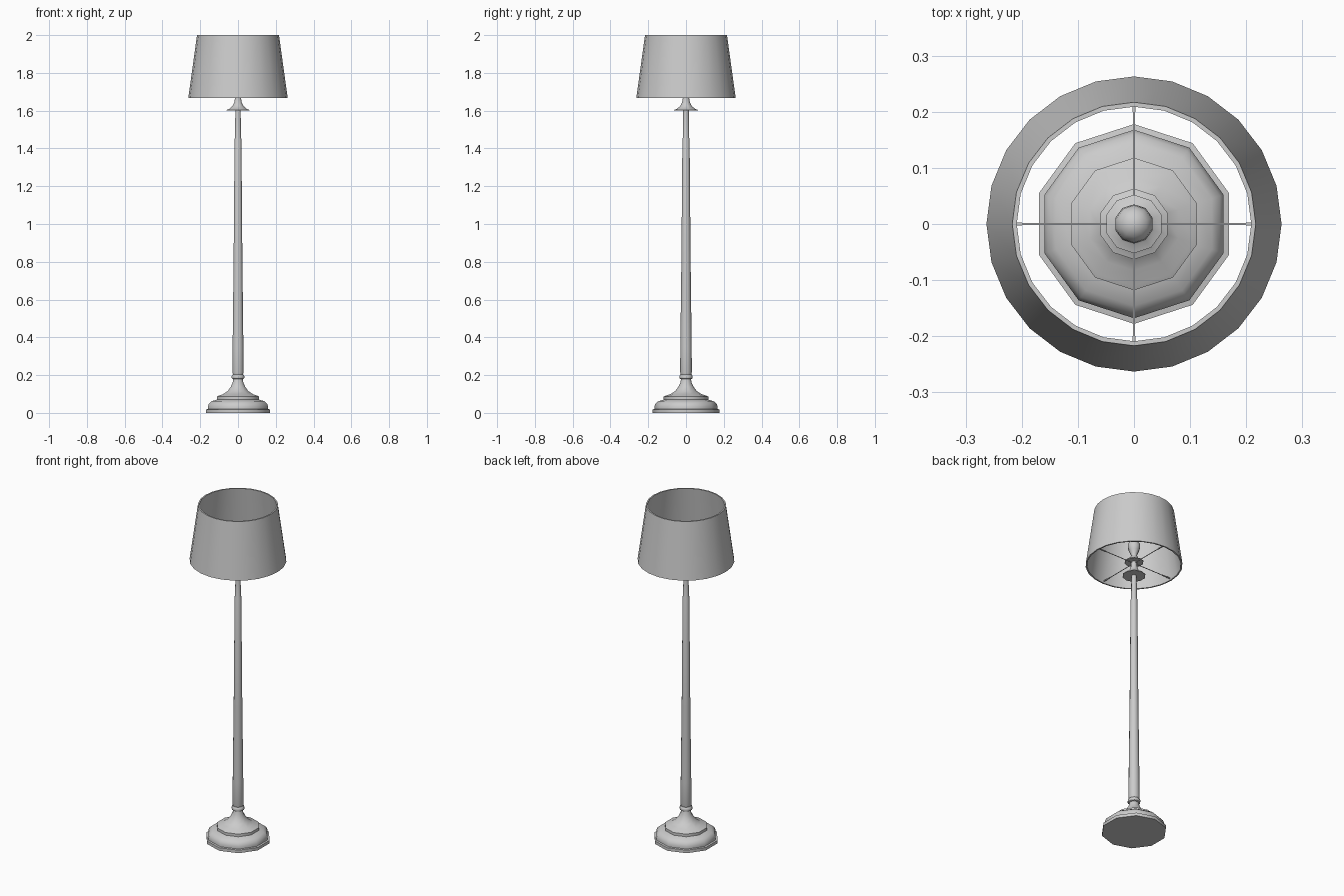
import bpy, bmesh
from math import sin, cos, pi, radians

if "Cube" in bpy.data.objects:
    bpy.data.objects.remove(bpy.data.objects["Cube"])


def lathe(name, profile, sides, start=pi / 2, closed=False):
    """Revolve (radius, z) points around z; open profiles get end caps."""
    bm = bmesh.new()
    rings = [[bm.verts.new((r * cos(start + 2 * pi * i / sides),
                            r * sin(start + 2 * pi * i / sides), z))
              for i in range(sides)] for r, z in profile]
    pairs = list(zip(rings, rings[1:]))
    if closed:
        pairs.append((rings[-1], rings[0]))
    else:
        bm.faces.new(rings[0][::-1])
        bm.faces.new(rings[-1])
    for a, b in pairs:
        for i in range(sides):
            j = (i + 1) % sides
            bm.faces.new((a[i], a[j], b[j], b[i]))
    bmesh.ops.recalc_face_normals(bm, faces=bm.faces)
    me = bpy.data.meshes.new(name)
    bm.to_mesh(me)
    bm.free()
    ob = bpy.data.objects.new(name, me)
    bpy.context.collection.objects.link(ob)
    bpy.ops.object.select_all(action='DESELECT')
    ob.select_set(True)
    bpy.context.view_layer.objects.active = ob
    bpy.ops.object.shade_smooth_by_angle(angle=radians(40))
    return ob


def box(name, size, loc, turn):
    bpy.ops.mesh.primitive_cube_add(size=1)
    ob = bpy.context.object
    ob.name = name
    x, z = loc
    ob.scale = size
    ob.location = (x * cos(turn), x * sin(turn), z)
    ob.rotation_euler.z = turn
    return ob


# Stepped ten-sided foot with a rounded shoulder and a cove up to the neck
lathe("base", [(.178, 0), (.178, .018), (.168, .02), (.168, .034), (.161, .05),
               (.146, .062), (.118, .07), (.118, .086), (.11, .09), (.083, .099),
               (.058, .115), (.041, .137), (.03, .16), (.026, .182)], 10)

# Collar ring and long tapering pole
lathe("collar", [(.026, .178), (.034, .182), (.036, .19), (.034, .198),
                 (.029, .204)], 10)
lathe("pole", [(.027, .2), (.031, .215), (.03, .35), (.0245, .8),
               (.019, 1.45), (.016, 1.46), (.015, 1.605)], 10)

# Flared cup at the top of the pole, and the smaller one holding the bulb
lathe("lower_cup", [(.063, 1.6), (.063, 1.604), (.048, 1.61), (.03, 1.625),
                    (.021, 1.643), (.016, 1.67), (.016, 1.69)], 10)
lathe("upper_cup", [(.052, 1.685), (.052, 1.689), (.038, 1.694), (.025, 1.705),
                    (.018, 1.722)], 10)
lathe("bulb", [(.017, 1.715), (.018, 1.735), (.028, 1.758), (.035, 1.78),
               (.033, 1.797), (.023, 1.812), (.008, 1.819)], 10)

# Thin-walled tapering shade
lathe("shade", [(.263, 1.668), (.217, 2), (.209, 2), (.255, 1.668)], 24, 0, True)

# Four spokes with small clips carrying the shade
for k in range(4):
    box(f"spoke_{k + 1}", (.258, .003, .003), (.129, 1.68), k * pi / 2)
    box(f"spoke_clip_{k + 1}", (.057, .006, .005), (.2285, 1.68), k * pi / 2)
